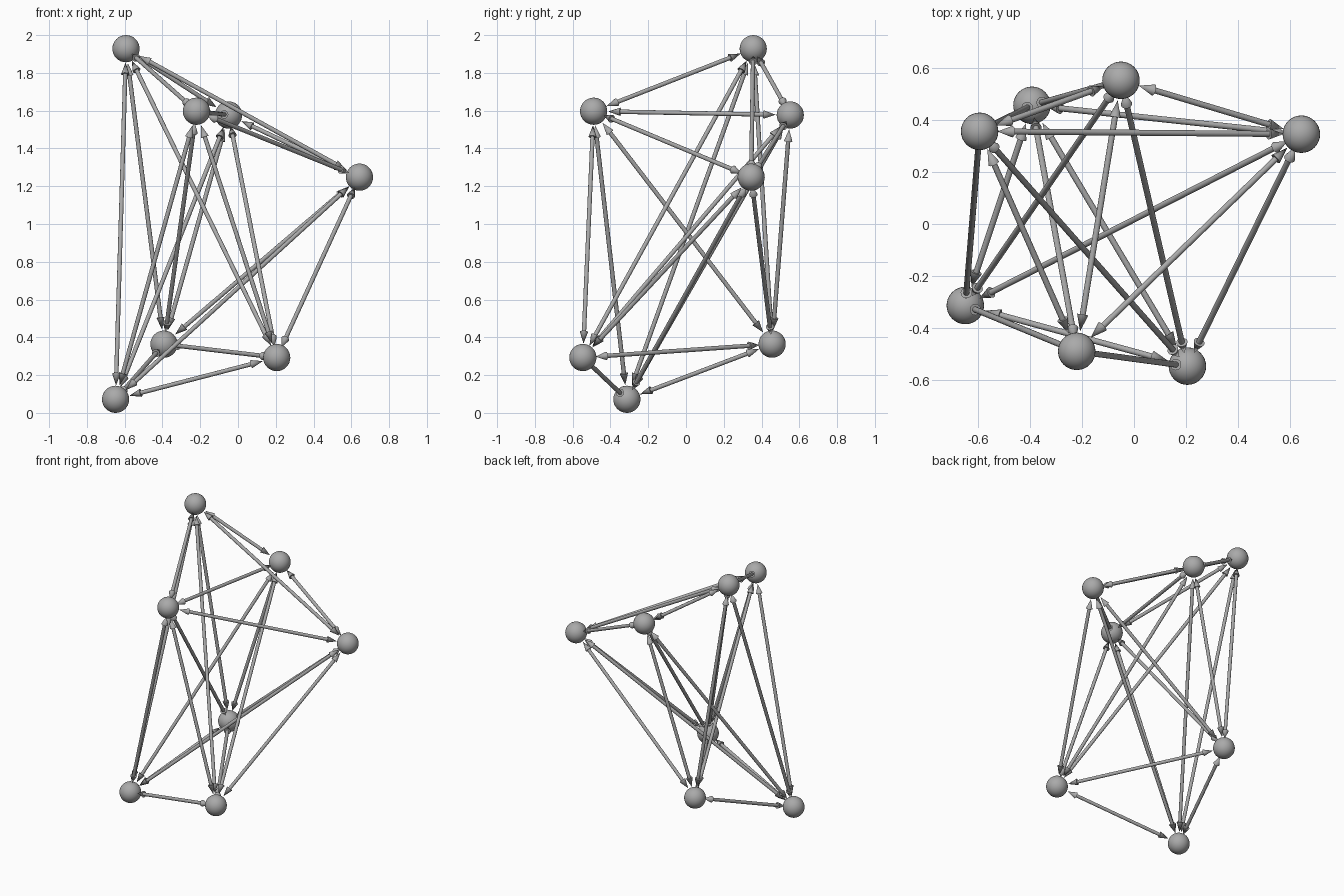
import bpy
import bmesh
from itertools import combinations
from mathutils import Matrix, Vector

cube = bpy.data.objects.get("Cube")
if cube:
    bpy.data.objects.remove(cube)

BALL_RADIUS = 0.072
TIP_GAP = 0.078      # arrow tip to ball centre
HEAD_LENGTH = 0.065
HEAD_RADIUS = 0.022
ROD_RADIUS = 0.0115

NODES = {
    "top": (-0.593, 0.356, 1.928),
    "upper_front": (-0.22, -0.489, 1.597),
    "upper_back": (-0.05, 0.552, 1.577),
    "upper_left": (0.643, 0.345, 1.248),
    "lower_back": (-0.392, 0.456, 0.364),
    "lower_front": (0.205, -0.546, 0.293),
    "bottom": (-0.648, -0.313, 0.072),
}

# Single grey finish
grey = bpy.data.materials.new("grey")
grey.use_nodes = True
colour = (0.4, 0.4, 0.4, 1)
grey.diffuse_color = colour
grey.node_tree.nodes["Principled BSDF"].inputs["Base Color"].default_value = colour


def add_object(name, bm):
    """Turn a bmesh into a smooth-shaded grey object."""
    mesh = bpy.data.meshes.new(name)
    bm.to_mesh(mesh)
    bm.free()
    mesh.materials.append(grey)
    obj = bpy.data.objects.new(name, mesh)
    bpy.context.collection.objects.link(obj)
    bpy.ops.object.select_all(action="DESELECT")
    obj.select_set(True)
    bpy.context.view_layer.objects.active = obj
    bpy.ops.object.shade_smooth_by_angle()


def add_cone(bm, start, end, start_radius, end_radius):
    """Add a capped cone or cylinder running between two points."""
    axis = end - start
    turn = axis.to_track_quat("Z", "Y").to_matrix().to_4x4()
    bmesh.ops.create_cone(
        bm, cap_ends=True, segments=16, radius1=start_radius,
        radius2=end_radius, depth=axis.length,
        matrix=Matrix.Translation((start + end) / 2) @ turn)


# Balls at the corners
for name, centre in NODES.items():
    bm = bmesh.new()
    bmesh.ops.create_uvsphere(bm, u_segments=32, v_segments=16,
                              radius=BALL_RADIUS,
                              matrix=Matrix.Translation(centre))
    add_object(name + "_ball", bm)

# Double-headed arrows joining every pair of balls
for (name_a, a), (name_b, b) in combinations(NODES.items(), 2):
    a, b = Vector(a), Vector(b)
    along = (b - a).normalized()
    tip_a, tip_b = a + along * TIP_GAP, b - along * TIP_GAP
    base_a, base_b = tip_a + along * HEAD_LENGTH, tip_b - along * HEAD_LENGTH
    bm = bmesh.new()
    add_cone(bm, base_a, base_b, ROD_RADIUS, ROD_RADIUS)
    add_cone(bm, base_a, tip_a, HEAD_RADIUS, 0)
    add_cone(bm, base_b, tip_b, HEAD_RADIUS, 0)
    add_object(f"arrow_{name_a}_to_{name_b}", bm)
